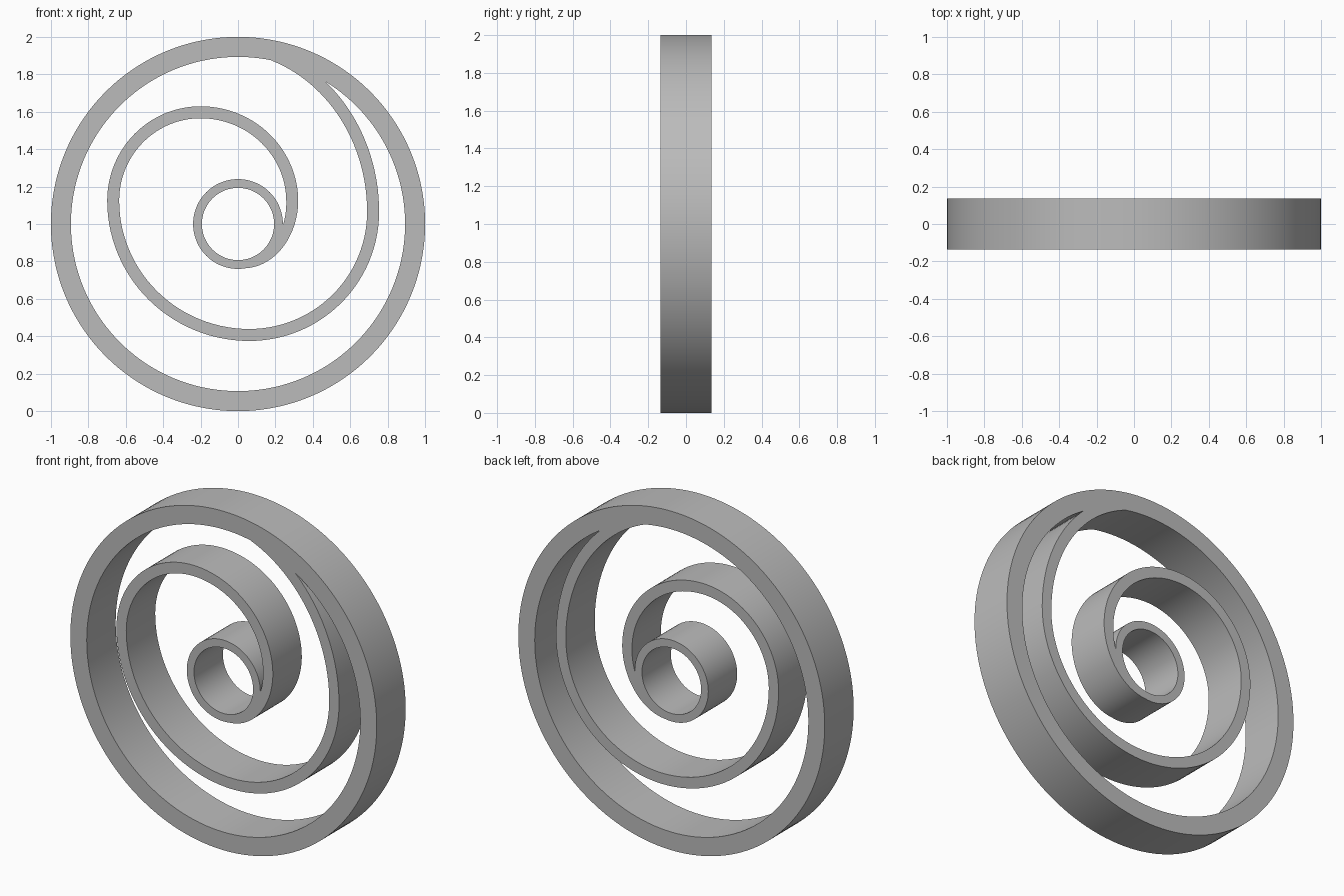
import bpy, bmesh
from math import sin, cos, pi, radians
from mathutils import Vector

if "Cube" in bpy.data.objects:
    bpy.data.objects.remove(bpy.data.objects["Cube"], do_unlink=True)

HALF_DEPTH = 0.135
grey = bpy.data.materials.new("plain_grey")
grey.use_nodes = True
grey.diffuse_color = (0.5, 0.5, 0.5, 1)
grey.node_tree.nodes["Principled BSDF"].inputs["Base Color"].default_value = (0.5, 0.5, 0.5, 1)


def band(name, left, right, half_depth, closed):
    """Upright strip with a rectangular section between two (x, z) outlines."""
    bm = bmesh.new()
    rows = []
    for a, b in zip(left, right):
        rows.append([bm.verts.new((p.x, y, p.y + 1)) for p, y in
                     ((a, -half_depth), (b, -half_depth), (b, half_depth), (a, half_depth))])
    pairs = list(zip(rows, rows[1:]))
    if closed:
        pairs.append((rows[-1], rows[0]))
    else:
        bm.faces.new(rows[0])
        bm.faces.new(rows[-1])
    for r, s in pairs:
        for i in range(4):
            j = (i + 1) % 4
            bm.faces.new((r[i], r[j], s[j], s[i]))
    bmesh.ops.recalc_face_normals(bm, faces=bm.faces)
    mesh = bpy.data.meshes.new(name)
    bm.to_mesh(mesh)
    bm.free()
    obj = bpy.data.objects.new(name, mesh)
    bpy.context.collection.objects.link(obj)
    mesh.materials.append(grey)
    return obj


def ring(name, outer, inner, half_depth, steps):
    dirs = [Vector((cos(2 * pi * i / steps), sin(2 * pi * i / steps))) for i in range(steps)]
    return band(name, [d * outer for d in dirs], [d * inner for d in dirs], half_depth, True)


def combine(target, other, operation):
    mod = target.modifiers.new(operation.lower(), "BOOLEAN")
    mod.operation, mod.solver, mod.object = operation, "EXACT", other
    bpy.context.view_layer.objects.active = target
    bpy.ops.object.modifier_apply(modifier=mod.name)
    bpy.data.objects.remove(other, do_unlink=True)


# Spiral centre line: elliptical arcs (centre x, centre z, radius x, radius z, from, to)
arcs = [
    (0.02, 0.12, 0.27, 0.337, -90, 0),
    (-0.20, 0.12, 0.49, 0.477, 0, 90),
    (-0.20, 0.125, 0.467, 0.472, 90, 180),
    (0.06, 0.125, 0.727, 0.718, 180, 270),
    (0.06, 0.065, 0.662, 0.658, 270, 360),
    (-0.078, 0.065, 0.80, 0.89, 0, 70),
]
STEPS = 28
left, right = [], []
for n, (cx, cz, rx, rz, a0, a1) in enumerate(arcs):
    for i in range(STEPS + (n == len(arcs) - 1)):
        t = radians(a0 + (a1 - a0) * i / STEPS)
        point = Vector((cx + rx * cos(t), cz + rz * sin(t)))
        normal = Vector((rz * cos(t), rx * sin(t))).normalized()
        half_width = 0.02 + 0.012 * i / STEPS if n == 0 else 0.032
        left.append(point + normal * half_width)
        right.append(point - normal * half_width)

# Rim, spiral spoke and hub fused, then trimmed to one flat thickness
wheel = ring("spiral_wheel", 1.0, 0.893, 0.20, 144)
combine(wheel, band("spiral_spoke", left, right, 0.23, False), "UNION")
combine(wheel, ring("hub_ring", 0.24, 0.193, 0.26, 72), "UNION")
bpy.ops.mesh.primitive_cube_add(size=1, location=(0, 0, 1))
slab = bpy.context.object
slab.scale = (3, 2 * HALF_DEPTH, 3)
slab.data.materials.append(grey)
combine(wheel, slab, "INTERSECT")

# Smooth curved walls, crisp edges
bpy.ops.object.select_all(action="DESELECT")
wheel.select_set(True)
bpy.context.view_layer.objects.active = wheel
bpy.ops.object.shade_smooth_by_angle(angle=radians(30))
